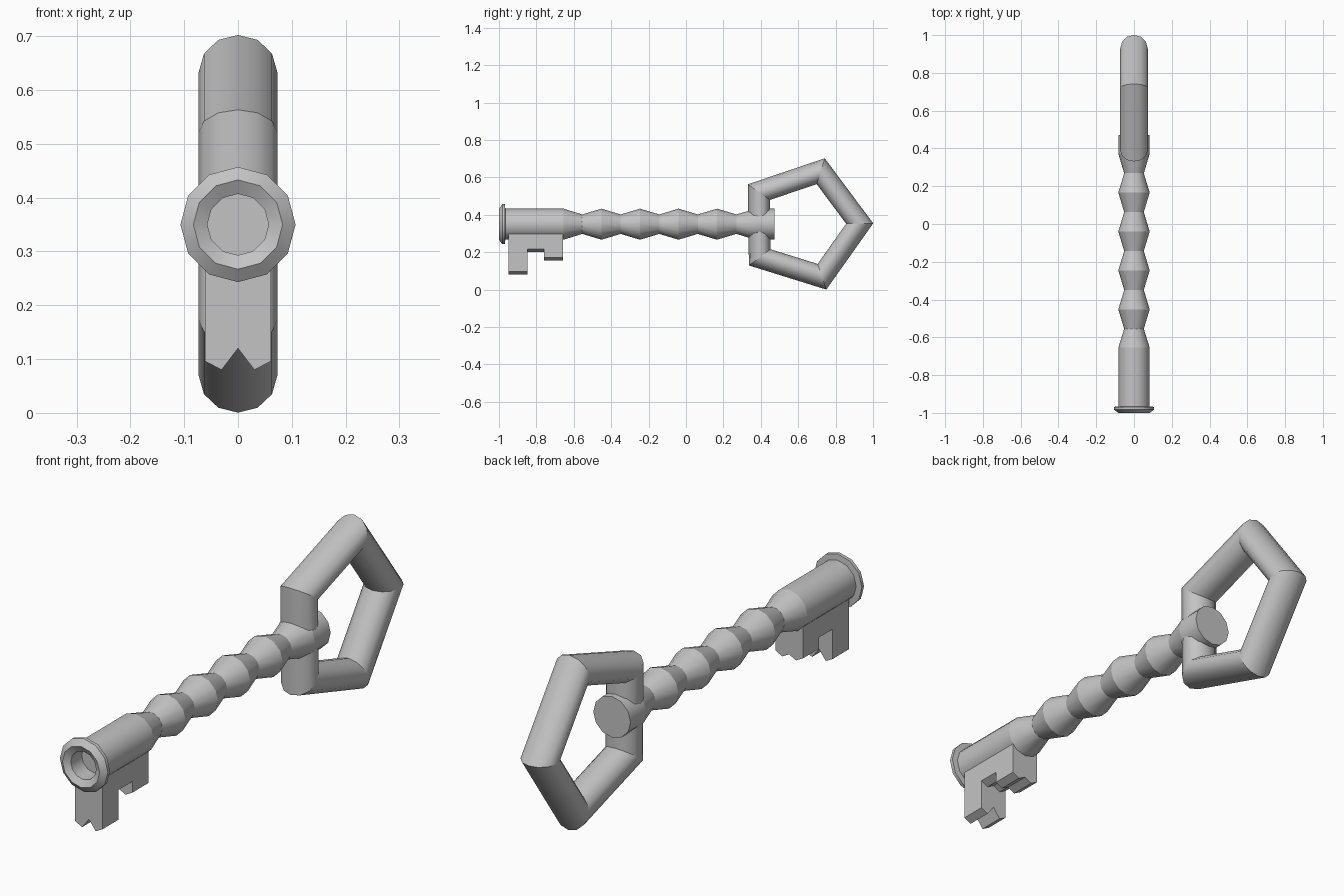
import bpy, bmesh
from math import sin, cos, pi, radians

cube = bpy.data.objects.get("Cube")
if cube:
    bpy.data.objects.remove(cube, do_unlink=True)

SIDES = 12
AXIS_Z = 0.35

grey = bpy.data.materials.new("plain grey")
grey.use_nodes = True
COLOUR = (0.55, 0.55, 0.55, 1)
grey.diffuse_color = COLOUR
grey.node_tree.nodes["Principled BSDF"].inputs["Base Color"].default_value = COLOUR


def finish(name, bm, smooth):
    bmesh.ops.recalc_face_normals(bm, faces=bm.faces)
    for f in bm.faces:
        f.smooth = smooth
    mesh = bpy.data.meshes.new(name)
    bm.to_mesh(mesh)
    bm.free()
    mesh.materials.append(grey)
    obj = bpy.data.objects.new(name, mesh)
    bpy.context.collection.objects.link(obj)
    return obj


def bridge(bm, loop_a, loop_b):
    n = len(loop_a)
    for i in range(n):
        j = (i + 1) % n
        bm.faces.new((loop_a[i], loop_a[j], loop_b[j], loop_b[i]))


def sharpen(bm, loop):
    for i, v in enumerate(loop):
        bm.edges.get((v, loop[(i + 1) % len(loop)])).smooth = False


def lathe(name, profile):
    """Turn (y, radius) points around the shaft axis, capping both ends."""
    bm = bmesh.new()
    rings = []
    for y, r in profile:
        angles = [2 * pi * i / SIDES for i in range(SIDES)]
        rings.append([bm.verts.new((r * sin(a), y, AXIS_Z + r * cos(a))) for a in angles])
    for a, b in zip(rings, rings[1:]):
        bridge(bm, a, b)
    bm.faces.new(rings[0])
    bm.faces.new(rings[-1])
    for ring in rings:
        sharpen(bm, ring)
    return finish(name, bm, True)


# Shaft: hollow muzzle, collar, plain barrel, then turned beads
WIDE, NARROW = 0.083, 0.052
profile = [(-0.915, 0.057), (-0.985, 0.057), (-1.0, 0.083), (-0.982, 0.107),
           (-0.968, 0.107), (-0.966, WIDE), (-0.655, WIDE)]
for i in range(9):
    profile.append((-0.555 + 0.103 * i, WIDE if i % 2 else NARROW))
profile += [(0.372, WIDE), (0.472, WIDE)]
lathe("shaft", profile)

# Handle: five-sided loop with an oval cross-section and mitred corners
bm = bmesh.new()
corners = []
for k in range(5):
    turn = radians(0.7) + 2 * pi * k / 5
    loop = []
    for i in range(SIDES):
        a = 2 * pi * i / SIDES
        r = (0.24 + 0.0585 * cos(a)) / cos(pi / 5)
        loop.append(bm.verts.new((0.073 * sin(a), 0.632 + r * cos(turn), AXIS_Z + r * sin(turn))))
    corners.append(loop)
for k in range(5):
    bridge(bm, corners[k], corners[(k + 1) % 5])
for loop in corners:
    sharpen(bm, loop)
finish("handle_loop", bm, True)


# Bit: three blocks with chamfered, notched bottoms
def bit_block(name, y0, y1, bottom, notch):
    half = 0.061
    outline = [(-half, 0.298), (-half, bottom + 0.016), (-half / 2, bottom), (0, bottom + notch),
               (half / 2, bottom), (half, bottom + 0.016), (half, 0.298), (0, 0.28)]
    bm = bmesh.new()
    ends = [[bm.verts.new((x, y, z)) for x, z in outline] for y in (y0, y1)]
    bridge(bm, *ends)
    for end in ends:
        bm.faces.new(end)
    finish(name, bm, False)


bit_block("bit_front_tooth", -0.95, -0.847, 0.08, 0.04)
bit_block("bit_bridge", -0.847, -0.76, 0.2, 0.016)
bit_block("bit_rear_tooth", -0.76, -0.657, 0.155, 0.016)
